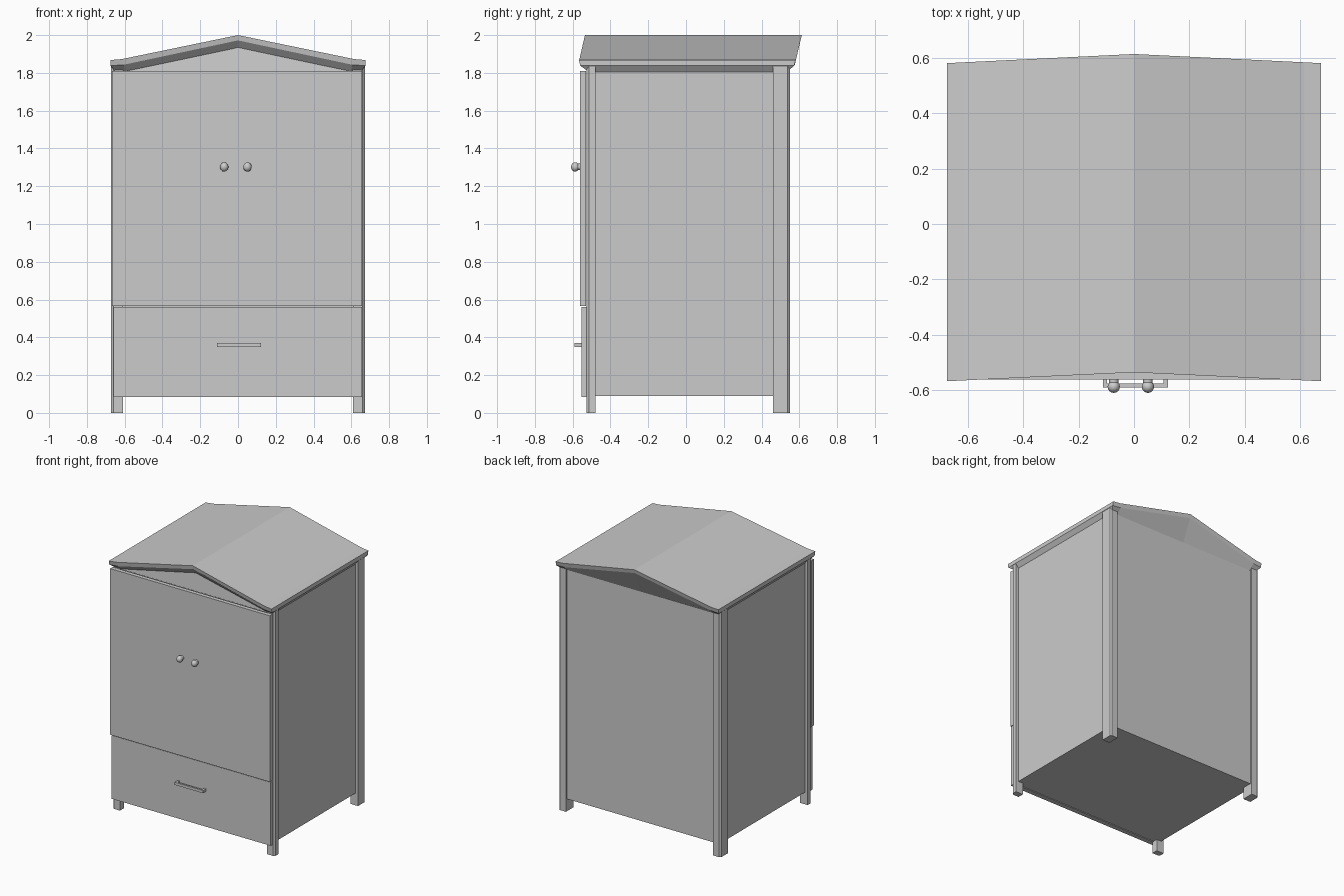
import bpy, bmesh
from mathutils import Matrix

if "Cube" in bpy.data.objects:
    bpy.data.objects.remove(bpy.data.objects["Cube"])


def finish(name, bm):
    bmesh.ops.recalc_face_normals(bm, faces=bm.faces)
    me = bpy.data.meshes.new(name)
    bm.to_mesh(me)
    bm.free()
    ob = bpy.data.objects.new(name, me)
    bpy.context.collection.objects.link(ob)
    return ob


def add_box(bm, x0, x1, y0, y1, z0, z1):
    m = (Matrix.Translation(((x0 + x1) / 2, (y0 + y1) / 2, (z0 + z1) / 2))
         @ Matrix.Diagonal((x1 - x0, y1 - y0, z1 - z0, 1)))
    bmesh.ops.create_cube(bm, size=1, matrix=m)


def boxes(name, *dims):
    bm = bmesh.new()
    for d in dims:
        add_box(bm, *d)
    return finish(name, bm)


def prism(name, pts, z0, z1):
    bm = bmesh.new()
    f = bm.faces.new([bm.verts.new((x, y, z0)) for x, y in pts])
    ext = bmesh.ops.extrude_face_region(bm, geom=[f], use_keep_orig=True)
    for v in ext["geom"]:
        if isinstance(v, bmesh.types.BMVert):
            v.co.z = z1
    return finish(name, bm)


# carcass, door panel and drawer front
boxes("cabinet_body", (-0.65, 0.65, -0.515, 0.535, 0.09, 1.806))
boxes("door_panel", (-0.668, 0.656, -0.56, -0.53, 0.566, 1.81))
boxes("drawer_front", (-0.66, 0.656, -0.552, -0.515, 0.085, 0.56))

# corner legs with a chamfered outer corner
c = 0.012
for side, label in ((-1, "left"), (1, "right")):
    for name, ya, yb in (("front_leg", -0.48, -0.526), ("back_leg", 0.46, 0.55)):
        k = c if yb > 0 else -c
        pts = [(0.61, ya), (0.672, ya), (0.672, yb - k), (0.672 - c, yb), (0.61, yb)]
        prism(f"{name}_{label}", [(side * x, y) for x, y in pts], 0, 1.845)


# gabled roof: top edge, band bottom and inner edge rings, each as a half profile
def ring(bm, front, back):
    def full(half):
        return [(-x, y, z) for x, y, z in half] + [(x, y, z) for x, y, z in half[-2::-1]]
    return ([bm.verts.new(p) for p in full(front)],
            [bm.verts.new(p) for p in full(back)])


bm = bmesh.new()
top = ring(bm, [(0.674, -0.567, 1.868), (0.615, -0.564, 1.873), (0, -0.535, 2.0)],
           [(0.674, 0.58, 1.868), (0.615, 0.583, 1.873), (0, 0.613, 2.0)])
band = ring(bm, [(0.674, -0.56, 1.838), (0.605, -0.557, 1.843), (0, -0.53, 1.972)],
            [(0.674, 0.573, 1.838), (0.605, 0.576, 1.843), (0, 0.606, 1.972)])
inner = ring(bm, [(0.65, -0.515, 1.806), (0.6, -0.515, 1.808), (0, -0.5, 1.932)],
             [(0.65, 0.535, 1.806), (0.6, 0.535, 1.806), (0, 0.535, 1.806)])
for i in range(4):
    bm.faces.new((top[0][i], top[0][i + 1], top[1][i + 1], top[1][i]))
    bm.faces.new((inner[0][i], inner[0][i + 1], inner[1][i + 1], inner[1][i]))
for a, b in ((top, band), (band, inner)):
    for e in (0, 1):
        for i in range(4):
            bm.faces.new((a[e][i], a[e][i + 1], b[e][i + 1], b[e][i]))
    for i in (0, 4):
        bm.faces.new((a[0][i], a[1][i], b[1][i], b[0][i]))
finish("roof", bm)

# front gable infill
bm = bmesh.new()
bm.faces.new([bm.verts.new(p) for p in
              ((-0.65, -0.514, 1.8), (0.65, -0.514, 1.8), (0.6, -0.514, 1.81),
               (0, -0.502, 1.935), (-0.6, -0.514, 1.81))])
finish("front_gable", bm)

# drawer pull
boxes("drawer_handle", (-0.112, 0.122, -0.589, -0.575, 0.35, 0.37),
      (-0.112, -0.097, -0.58, -0.545, 0.35, 0.37),
      (0.107, 0.122, -0.58, -0.545, 0.35, 0.37))

# round door knobs on short stems
for x, label in ((-0.073, "left"), (0.05, "right")):
    bm = bmesh.new()
    rot = Matrix.Rotation(1.570796, 4, 'X')
    bmesh.ops.create_uvsphere(bm, u_segments=20, v_segments=12, radius=0.022,
                              matrix=Matrix.Translation((x, -0.587, 1.302)) @ rot
                              @ Matrix.Diagonal((1, 1.12, 1, 1)))
    bmesh.ops.create_cone(bm, cap_ends=True, segments=16, radius1=0.017, radius2=0.017,
                          depth=0.035, matrix=Matrix.Translation((x, -0.567, 1.302)) @ rot)
    ob = finish(f"door_knob_{label}", bm)
    bpy.ops.object.select_all(action='DESELECT')
    ob.select_set(True)
    bpy.context.view_layer.objects.active = ob
    bpy.ops.object.shade_smooth_by_angle()
